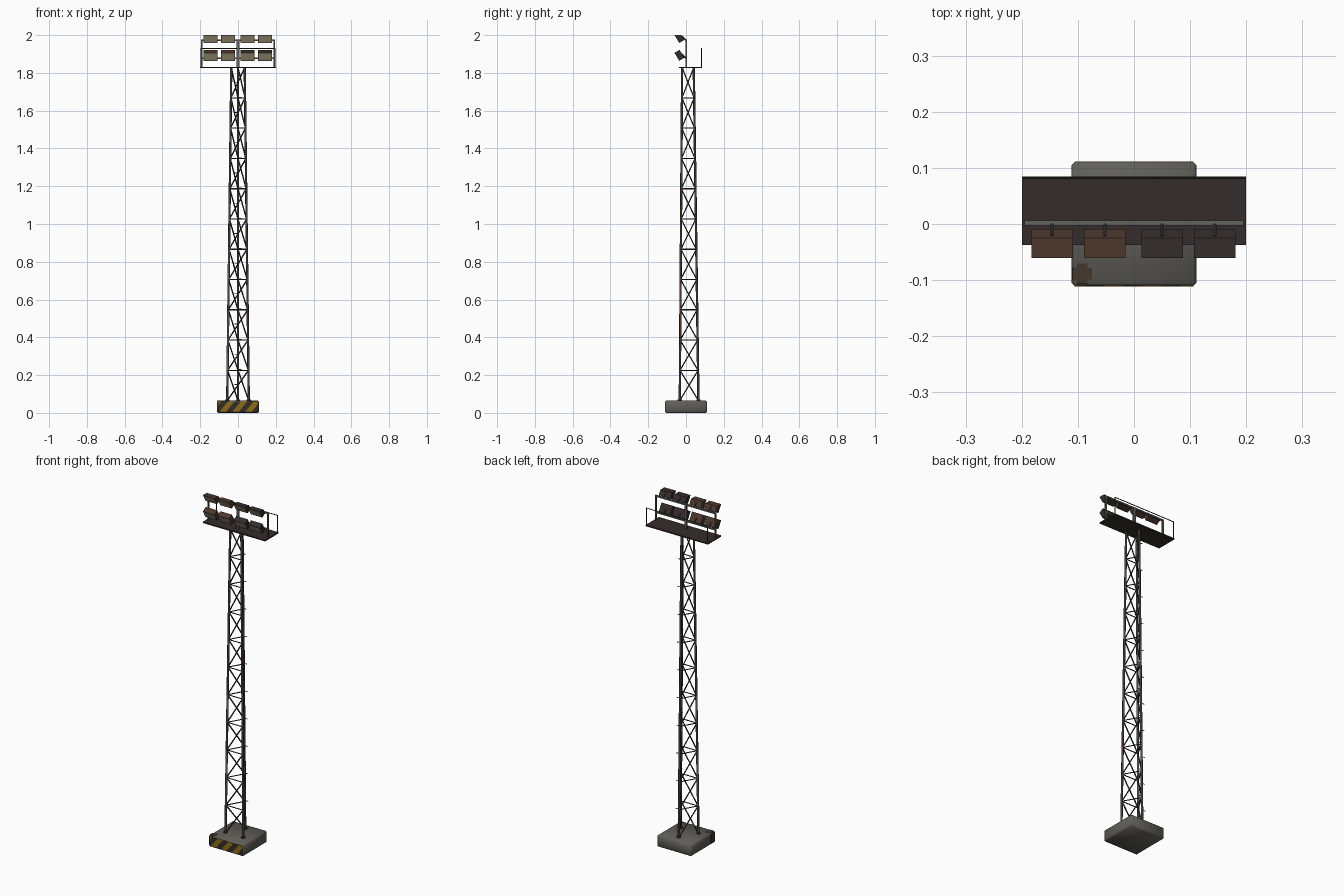
import bpy, bmesh, math
from mathutils import Vector, Matrix

if "Cube" in bpy.data.objects:
    bpy.data.objects.remove(bpy.data.objects["Cube"])


def colour(name, hexa):
    m = bpy.data.materials.new(name)
    v = [int(hexa[i:i + 2], 16) / 255 for i in (0, 2, 4)]
    m.diffuse_color = [c / 12.92 if c < 0.04045 else ((c + 0.055) / 1.055) ** 2.4 for c in v] + [1]
    m.use_nodes = True
    m.node_tree.nodes["Principled BSDF"].inputs["Base Color"].default_value = m.diffuse_color
    return m


CONCRETE = colour("concrete", "605f59")
YELLOW = colour("hazard yellow", "8c6c18")
BLACK = colour("hazard black", "332c26")
STEEL = colour("dark steel", "383634")
LEG = colour("leg steel", "434340")
GREY = colour("grey steel", "62625d")
RUST = colour("rust", "4c372d")
STAIN = colour("stain brown", "44372d")
DARK = colour("dark paint", "352c2c")
GLASS = colour("lamp glass", "aca183")


def finish(name, bm, *mats, smooth=False):
    me = bpy.data.meshes.new(name)
    bm.normal_update()
    bm.to_mesh(me)
    bm.free()
    ob = bpy.data.objects.new(name, me)
    bpy.context.collection.objects.link(ob)
    for m in mats:
        me.materials.append(m)
    if smooth:
        bpy.context.view_layer.objects.active = ob
        ob.select_set(True)
        bpy.ops.object.shade_smooth_by_angle(angle=math.radians(50))
        ob.select_set(False)
    return ob


def tube(bm, a, b, r, n=6, mat=0):
    a, b = Vector(a), Vector(b)
    d = b - a
    mtx = Matrix.Translation((a + b) / 2) @ d.to_track_quat('Z', 'Y').to_matrix().to_4x4()
    res = bmesh.ops.create_cone(bm, cap_ends=True, segments=n, radius1=r, radius2=r,
                                depth=d.length, matrix=mtx)
    for f in {f for v in res["verts"] for f in v.link_faces}:
        f.material_index = mat


def box(bm, lo, hi, mtx=Matrix()):
    lo, hi = Vector(lo), Vector(hi)
    m = mtx @ Matrix.Translation((lo + hi) / 2) @ Matrix.Diagonal((*(hi - lo), 1))
    return bmesh.ops.create_cube(bm, size=1, matrix=m)["verts"]


# Concrete foundation with chamfered edges
bm = bmesh.new()
box(bm, (-.111, -.111, 0), (.111, .111, .066))
bmesh.ops.bevel(bm, geom=bm.edges[:], offset=.006, segments=1, affect='EDGES')
finish("foundation", bm, CONCRETE, smooth=True)

# Hazard stripes: front plate sliced along slanted lines, coloured alternately
bm = bmesh.new()
box(bm, (-.106, -.1118, .005), (.106, -.109, .061))
HALF = .034
for i in range(-5, 6):
    bmesh.ops.bisect_plane(bm, geom=bm.verts[:] + bm.edges[:] + bm.faces[:],
                           plane_co=(i * HALF, 0, 0), plane_no=(1, 0, -.8))
for f in bm.faces:
    c = f.calc_center_median()
    f.material_index = math.floor((c.x - .8 * c.z) / HALF) % 2
finish("hazard_stripes", bm, BLACK, YELLOW)

# Stains on one corner of the foundation
bm = bmesh.new()
vs = box(bm, (-.11, -.107, .063), (-.075, -.07, .0668))
uprights = [e for e in bm.edges if abs(e.verts[0].co.z - e.verts[1].co.z) > .003]
bmesh.ops.bevel(bm, geom=uprights, offset=.008, segments=2, affect='EDGES')
box(bm, (-.1118, -.105, .006), (-.109, -.068, .06))
finish("foundation_stains", bm, STAIN)

# Tapered three-legged lattice tower
Z0, Z1, PANELS = .065, 1.828, 11


def corner(k, z):
    r = .066 + (.041 - .066) * (z - Z0) / (Z1 - Z0)
    a = math.radians(90 + 120 * k)
    return Vector((r * math.cos(a), r * math.sin(a), z))


levels = [Z0 + (Z1 - Z0) * i / PANELS for i in range(PANELS + 1)]
legs, braces, feet = bmesh.new(), bmesh.new(), bmesh.new()
for k in range(3):
    for i in range(PANELS):
        lo, hi = levels[i], levels[i + 1]
        mat = 1 if k == 2 and i in (2, 3, 6) else 2 if k == 1 and i in (1, 2, 4) else 0
        tube(legs, corner(k, lo), corner(k, hi), .0062, 8, mat)
        # One rising diagonal per face and panel, and a level ring
        n = (k + 1) % 3
        tube(braces, corner(k, lo), corner(n, hi), .0036)
        tube(braces, corner(k, hi), corner(n, hi), .003)
    p = corner(k, .064)
    tube(feet, p, p + Vector((0, 0, .008)), .011, 8)
finish("tower_legs", legs, LEG, RUST, GREY, smooth=True)
finish("tower_braces", braces, STEEL)
finish("leg_feet", feet, STEEL)

# Step bolts alternating on the back leg
bm = bmesh.new()
for i in range(21):
    p = corner(0, .15 + i * .08)
    tube(bm, p, p + Vector((.019 if i % 2 else -.019, .003, 0)), .002, 5)
finish("step_bolts", bm, STEEL)

# Service platform
bm = bmesh.new()
box(bm, (-.2, -.037, 1.825), (.2, .085, 1.832))
finish("platform", bm, DARK)

# Back railing
bm = bmesh.new()
for x in (-.196, .196):
    tube(bm, (x, .082, 1.83), (x, .082, 1.93), .0025)
tube(bm, (-.198, .082, 1.93), (.198, .082, 1.93), .0025)
finish("railing", bm, STEEL)

# Lamp frame: posts, mast and two cross bars
ROWS = ((1.878, 1.893), (1.972, 1.987))   # bar height, lamp height
COLUMNS = (-.146, -.052, .05, .144)
bm = bmesh.new()
for x, w in ((-.191, .004), (0, .007), (.191, .004)):
    box(bm, (x - w, -.003, 1.83), (x + w, .006, 1.976))
for zb, _ in ROWS:
    box(bm, (-.195, -.003, zb - .004), (.195, .006, zb + .004))
finish("lamp_frame", bm, GREY)

# Floodlights tilted down to the front, trimmed level at the top
brackets = bmesh.new()
for r, (zb, zc) in enumerate(ROWS):
    for c, x in enumerate(COLUMNS):
        bm = bmesh.new()
        mtx = Matrix.Translation((x, -.035, zc)) @ Matrix.Rotation(math.radians(31), 4, 'X')
        box(bm, (-.037, -.0155, -.0245), (.037, .0155, .0245), mtx)
        bm.normal_update()
        front = min(bm.faces, key=lambda f: f.normal.y)
        bmesh.ops.inset_region(bm, faces=[front], thickness=.0015)
        front.material_index = 1
        cut = bmesh.ops.bisect_plane(bm, geom=bm.verts[:] + bm.edges[:] + bm.faces[:],
                                     plane_co=(0, 0, 2), plane_no=(0, 0, 1), clear_outer=True)
        edges = [e for e in cut["geom_cut"] if isinstance(e, bmesh.types.BMEdge)]
        if edges:
            for f in bmesh.ops.holes_fill(bm, edges=edges)["faces"]:
                f.material_index = 0
        bmesh.ops.recalc_face_normals(bm, faces=bm.faces[:])
        finish(f"floodlight_{r + 1}_{c + 1}", bm, RUST if x < 0 else DARK, GLASS)
        tube(brackets, (x, 0, zb), (x, -.022, min(zc + .008, 1.994)), .0035)
finish("lamp_brackets", brackets, STEEL)
